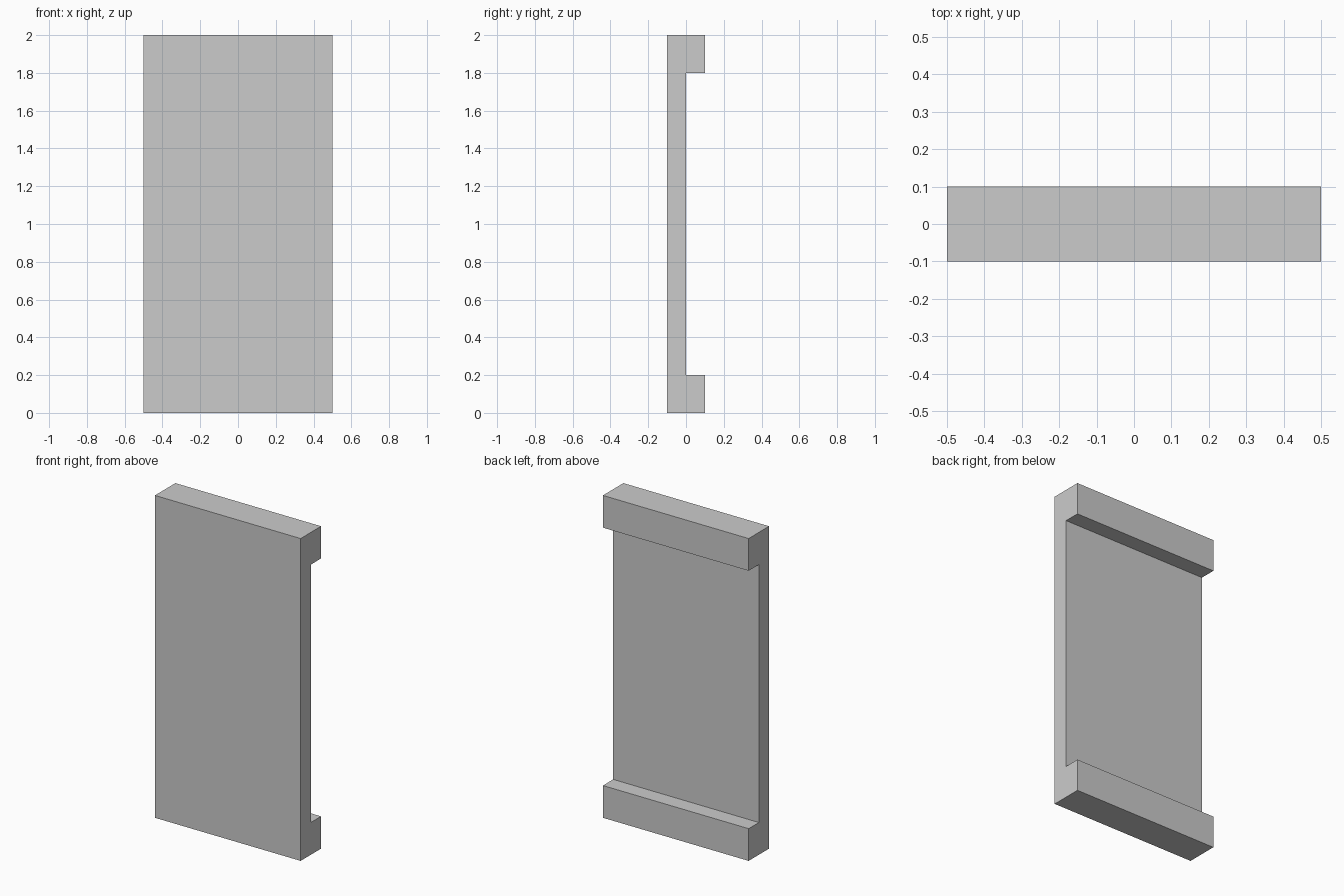
import bpy
import bmesh
from mathutils import Vector

if "Cube" in bpy.data.objects:
    bpy.data.objects.remove(bpy.data.objects["Cube"])

# C-shaped side profile (y, z): thin panel with a lip at top and bottom
profile = [(-0.1, 0), (0.1, 0), (0.1, 0.2), (0, 0.2),
           (0, 1.8), (0.1, 1.8), (0.1, 2), (-0.1, 2)]

# Extrude the profile across the full width
bm = bmesh.new()
face = bm.faces.new([bm.verts.new((-0.5, y, z)) for y, z in profile])
result = bmesh.ops.extrude_face_region(bm, geom=[face], use_keep_orig=True)
moved = [g for g in result["geom"] if isinstance(g, bmesh.types.BMVert)]
bmesh.ops.translate(bm, verts=moved, vec=Vector((1, 0, 0)))
bmesh.ops.recalc_face_normals(bm, faces=bm.faces)

# Panel object
mesh = bpy.data.meshes.new("lipped_panel")
bm.to_mesh(mesh)
bm.free()
panel = bpy.data.objects.new("lipped_panel", mesh)
bpy.context.collection.objects.link(panel)
